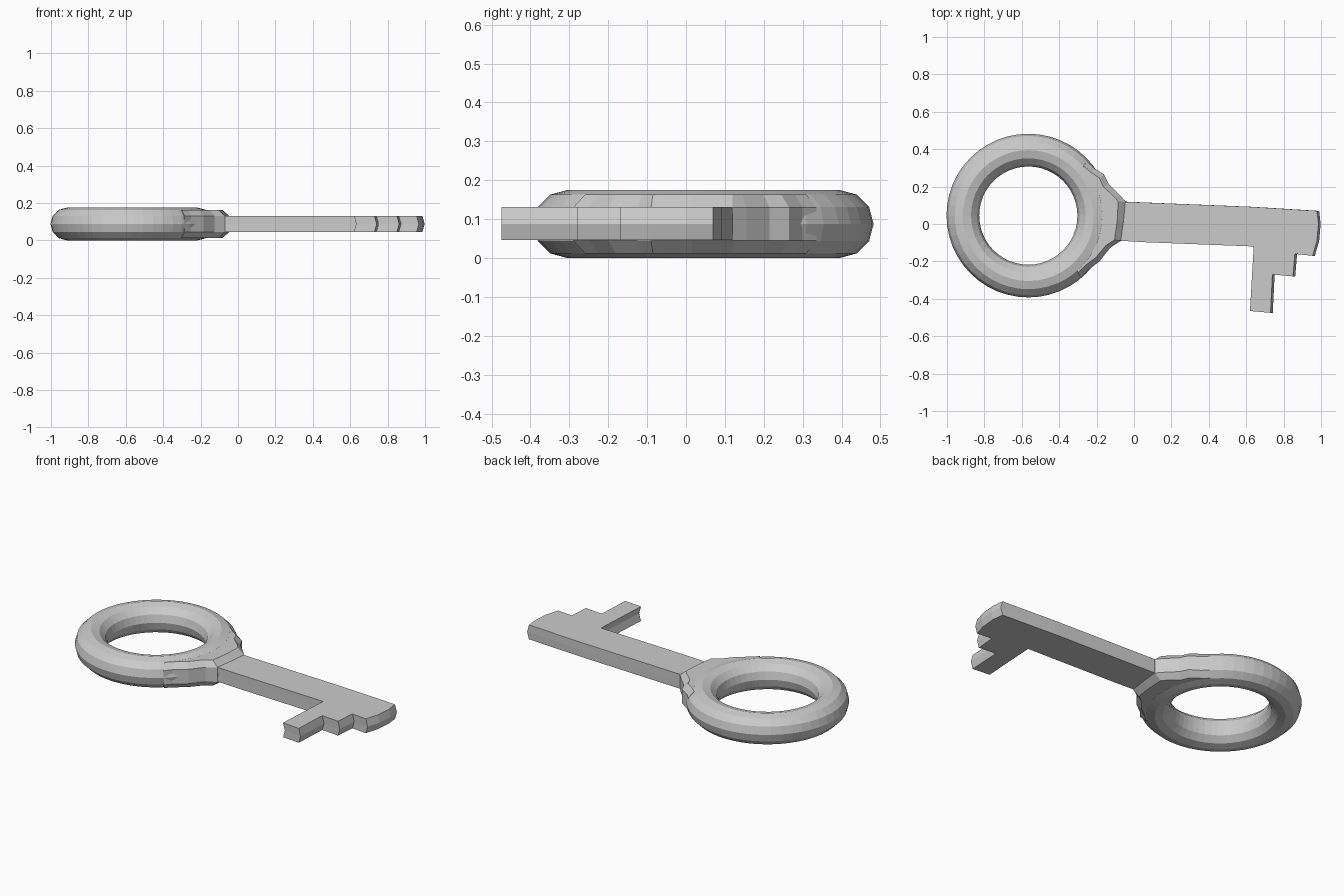
import bpy
import bmesh

cube = bpy.data.objects.get("Cube")
if cube:
    bpy.data.objects.remove(cube, do_unlink=True)

grey = bpy.data.materials.new("grey metal")
grey.use_nodes = True
grey.diffuse_color = (0.6, 0.6, 0.6, 1)
grey.node_tree.nodes["Principled BSDF"].inputs["Base Color"].default_value = (0.6, 0.6, 0.6, 1)

MID = 0.0875


def loft(name, layers):
    """Join stacked outlines, each (z, points), into a closed solid."""
    bm = bmesh.new()
    rows = [[bm.verts.new((x, y, z)) for x, y in pts] for z, pts in layers]
    count = len(rows[0])
    for low, high in zip(rows, rows[1:]):
        for i in range(count):
            j = (i + 1) % count
            bm.faces.new((low[i], low[j], high[j], high[i]))
    bm.faces.new(rows[0][::-1])
    bm.faces.new(rows[-1])
    bmesh.ops.recalc_face_normals(bm, faces=bm.faces)
    mesh = bpy.data.meshes.new(name)
    bm.to_mesh(mesh)
    bm.free()
    mesh.materials.append(grey)
    obj = bpy.data.objects.new(name, mesh)
    bpy.context.collection.objects.link(obj)
    return obj


# Round bow of the key
bpy.ops.mesh.primitive_torus_add(
    location=(-0.565, 0.045, MID), major_radius=0.35, minor_radius=0.0875,
    major_segments=48, minor_segments=12)
bow = bpy.context.object
bow.name = "bow_ring"
bow.data.materials.append(grey)

# Chamfered collar hugging the bow where the shank starts
inner_arc = [(-0.32, -0.20), (-0.25, -0.08), (-0.23, 0.05), (-0.25, 0.17), (-0.32, 0.29)]
rim = [(-0.25, 0.335), (-0.215, 0.30), (-0.16, 0.265), (-0.135, 0.215),
       (-0.075, 0.155), (-0.045, 0.12), (-0.055, 0.015), (-0.07, -0.09),
       (-0.125, -0.125), (-0.185, -0.20), (-0.25, -0.25), (-0.285, -0.29)]
crown = [(-0.27, 0.31), (-0.235, 0.28), (-0.185, 0.245), (-0.165, 0.20),
         (-0.105, 0.145), (-0.085, 0.12), (-0.09, 0.015), (-0.105, -0.085),
         (-0.15, -0.115), (-0.205, -0.18), (-0.265, -0.225), (-0.30, -0.26)]
loft("collar", [(0.012, inner_arc + crown), (0.045, inner_arc + rim),
                (0.13, inner_arc + rim), (0.163, inner_arc + crown)])

# Shank with stepped bit; its middle edge is pushed towards the tip
blade = [(-0.15, -0.085), (0.05, -0.097), (0.64, -0.12), (0.62, -0.465),
         (0.73, -0.475), (0.74, -0.27), (0.85, -0.28), (0.86, -0.16),
         (0.955, -0.17), (0.978, -0.09), (0.986, 0.0), (0.978, 0.07),
         (0.62, 0.092), (-0.15, 0.123)]
ridge = [(x + 0.012, y) for x, y in blade]
loft("shank_and_bit", [(0.046, blade), (MID, ridge), (0.131, blade)])
